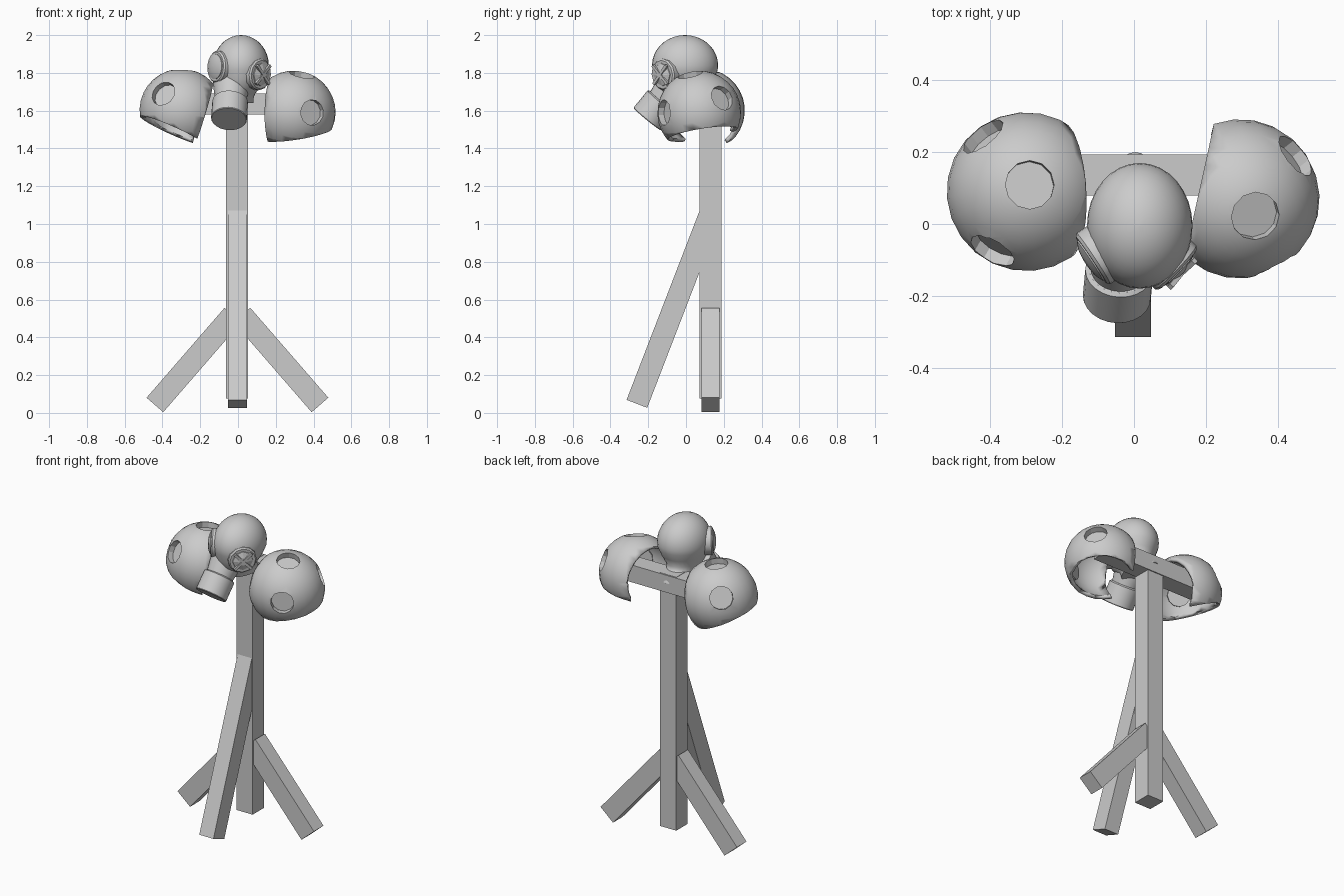
import bpy, bmesh
from math import pi, cos, sin, sqrt
from mathutils import Vector, Matrix

if "Cube" in bpy.data.objects:
    bpy.data.objects.remove(bpy.data.objects["Cube"])


def make(name, bm, smooth=None):
    bmesh.ops.recalc_face_normals(bm, faces=bm.faces)
    me = bpy.data.meshes.new(name)
    bm.to_mesh(me)
    bm.free()
    ob = bpy.data.objects.new(name, me)
    bpy.context.collection.objects.link(ob)
    if smooth:
        bpy.ops.object.select_all(action='DESELECT')
        ob.select_set(True)
        bpy.context.view_layer.objects.active = ob
        bpy.ops.object.shade_smooth_by_angle(angle=smooth)
    return ob


def frame(z, x_hint, origin):
    # Matrix whose z axis is z and whose x axis leans to x_hint
    z = Vector(z).normalized()
    x = Vector(x_hint)
    x = (x - z * x.dot(z)).normalized()
    m = Matrix((x, z.cross(x), z)).transposed().to_4x4()
    m.translation = Vector(origin)
    return m


def bar(name, a, b, x_hint, wx, wy):
    a, b = Vector(a), Vector(b)
    bm = bmesh.new()
    bmesh.ops.create_cube(bm, size=1, matrix=frame(b - a, x_hint, (a + b) / 2)
                          @ Matrix.Diagonal((wx, wy, (b - a).length, 1)))
    return make(name, bm)


def rings(bm, sections, n, m=Matrix()):
    # Loft of ellipses: (z, centre x, centre y, radius x, radius y), capped
    loops = [[bm.verts.new(m @ Vector((cx + rx * cos(2 * pi * i / n), cy + ry * sin(2 * pi * i / n), z)))
              for i in range(n)] for z, cx, cy, rx, ry in sections]
    for p, q in zip(loops, loops[1:]):
        for i in range(n):
            bm.faces.new((p[i], p[(i + 1) % n], q[(i + 1) % n], q[i]))
    bm.faces.new(loops[0])
    bm.faces.new(loops[-1])


def lathe(name, profile, n, m, smooth=0.6):
    bm = bmesh.new()
    rings(bm, [(z, 0, 0, r, r) for z, r in profile], n, m)
    return make(name, bm, smooth)


# Wooden stand
bar("post", (-.005, .13, .077), (-.005, .13, 1.692), (1, 0, 0), .115, .115)
bar("cross_arm", (-.37, .137, 1.635), (.37, .137, 1.635), (0, 1, 0), .114, .11)
for s, side in ((-1, "left"), (1, "right")):
    bar(side + "_brace", (s * .437 - .003, .13, .042), (s * .024 - .003, .13, .518), (0, 1, 0), .096, .117)
bar("front_brace", (-.003, -.26, .048), (-.003, .129, 1.056), (1, 0, 0), .1, .117)

# Shoulder domes: cut spherical shells with round recesses
R, HOLE = .222, .068


def shoulder(name, centre, up, out, holes):
    m = frame(up, out, centre)
    bm = bmesh.new()
    bmesh.ops.create_uvsphere(bm, u_segments=24, v_segments=16, radius=R)
    for co, no in (((0, 0, -.125), (.385, 0, -1)), ((-.12, 0, 0), (-1, 0, -.25))):
        bmesh.ops.bisect_plane(bm, geom=bm.verts[:] + bm.edges[:] + bm.faces[:],
                               plane_co=co, plane_no=no, clear_outer=True)
    bm.transform(m)
    pad = make(name, bm, 0.6)
    cut, cups = bmesh.new(), bmesh.new()
    for h in holes:
        hm = frame(h, (.3, .2, 1) if abs(h[2]) < .15 else (1, 0, 0), centre)
        rings(cut, [(.15, 0, 0, HOLE, HOLE), (.3, 0, 0, HOLE, HOLE)], 12, hm)
        rings(cups, [(.175, 0, 0, HOLE, HOLE), (.205, 0, 0, HOLE, HOLE)], 12, hm)
        cups.faces.ensure_lookup_table()
        bmesh.ops.delete(cups, geom=[cups.faces[-1]], context='FACES_ONLY')
    cutter = make(name + "_cutter", cut)
    cutter.hide_render = True
    cutter.hide_set(True)
    make(name + "_recesses", cups)
    sol = pad.modifiers.new("shell", 'SOLIDIFY')
    sol.thickness, sol.offset = .022, -1
    bo = pad.modifiers.new("holes", 'BOOLEAN')
    bo.operation, bo.solver, bo.object = 'DIFFERENCE', 'EXACT', cutter


shoulder("right_shoulder", (.295, .07, 1.59), (.2, -.23, .94), (.265, -.075, .08),
         [(.045, -.05, .21), (.105, -.2, 0), (.16, .125, .08)])
shoulder("left_shoulder", (-.3, .09, 1.6), (.05, .09, .99), (-.22, -.005, .17),
         [(.01, .02, .218), (-.095, -.165, .09), (-.125, .16, .08)])

# Mask head: bulb that narrows to a neck with a flared hem at the back
top = []
for i in range(1, 11):
    a = pi / 2 * i / 9
    top.append((1.84 + .16 * cos(a), .016, -.005, .147 * sin(a), .175 * sin(a)))
head = [(2.0, .016, -.005, .002, .002)] + top + [
    (1.765, .014, -.008, .128, .155), (1.72, .008, -.01, .106, .138),
    (1.69, .003, .01, .088, .13), (1.67, .003, .05, .08, .14), (1.64, .003, .06, .08, .14)]
bm = bmesh.new()
rings(bm, head, 32)
make("mask_head", bm, 0.9)

# Snout and filter canister
axis = Vector((-.06, -.63, -.77)).normalized()
end = Vector((-.048, -.205, 1.555))
cm = frame(axis, (1, 0, 0), end)
lathe("snout", [(-.24, .1), (-.17, .088), (-.11, .078)], 24, cm)
lathe("filter_canister", [(-.125, .085), (-.118, .095), (-.004, .095), (0, .092)], 24, cm)

# Left eyepiece: stepped rim with a smooth lens
lm = frame((-.83, -.55, .05), (0, 0, 1), (-.108, -.093, 1.832))
lathe("left_eye_rim", [(-.04, .085), (.006, .085), (.014, .077), (.014, .068)], 24, lm)
lathe("left_eye_lens", [(0, .068), (.018, .066), (.027, .045), (.031, .02), (.032, .002)], 24, lm, 0.8)

# Right eyepiece: faceted lens behind a guard of crossed bars
rm = frame((.72, -.68, -.08), (0, 0, 1), (.112, -.117, 1.792))
lathe("right_eye_rim", [(-.04, .084), (.006, .084), (.014, .076), (.014, .066)], 12, rm)
lathe("right_eye_lens", [(0, .066), (.018, .06), (.03, .025)], 8, rm, 0.05)
for k in range(2):
    t = pi / 4 + k * pi / 2
    d = Vector((cos(t) * .07, sin(t) * .07, 0))
    up = Vector((0, 0, .028))
    bar("right_eye_guard_%d" % (k + 1), rm @ (up - d), rm @ (up + d), rm.to_3x3() @ Vector((0, 0, 1)), .014, .016)
